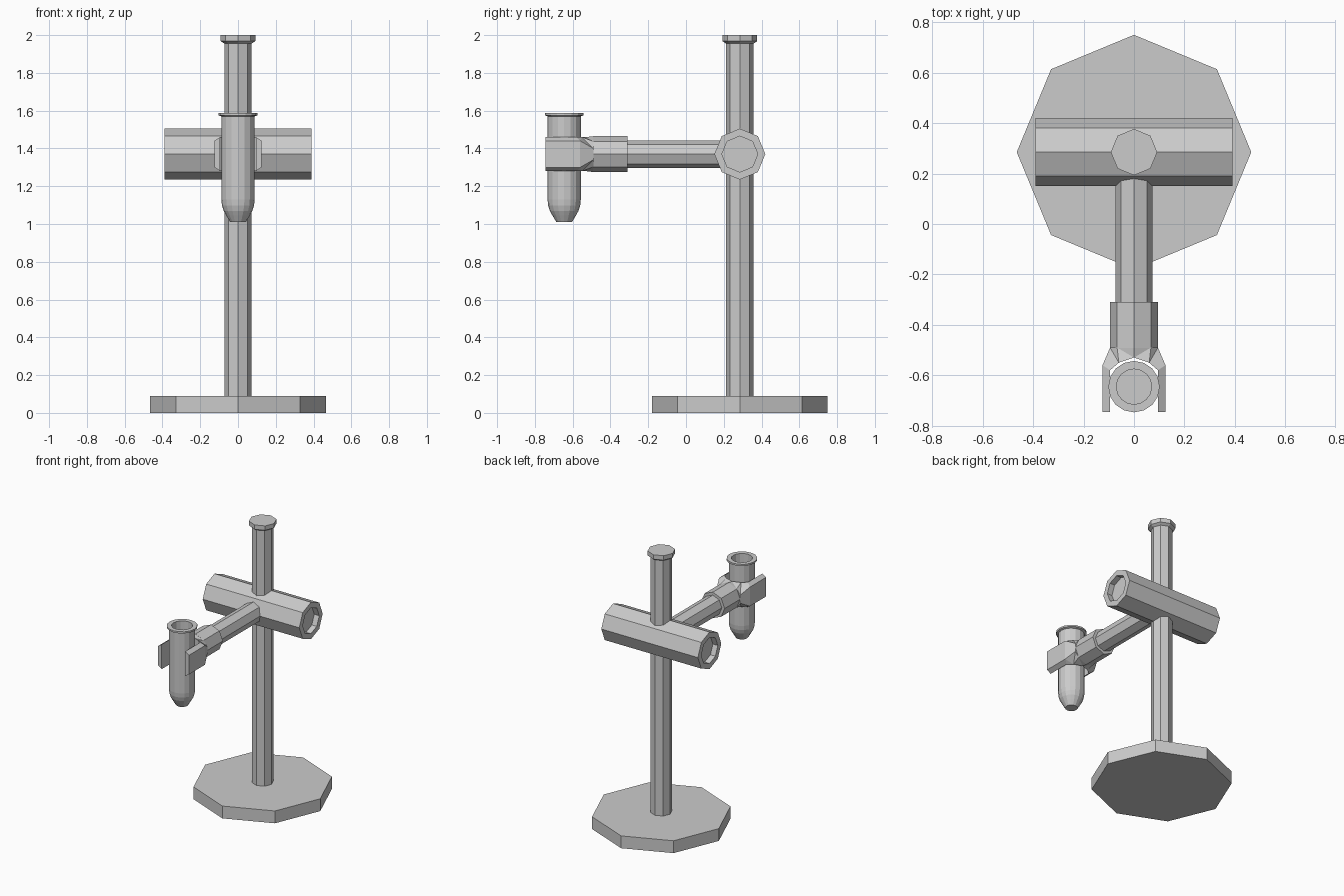
import bpy, bmesh, math
from mathutils import Matrix, Vector

cube = bpy.data.objects.get("Cube")
if cube:
    bpy.data.objects.remove(cube, do_unlink=True)

grey = bpy.data.materials.new("plain_grey")
grey.use_nodes = True
COLOUR = (0.6, 0.6, 0.6, 1)
grey.diffuse_color = COLOUR
grey.node_tree.nodes["Principled BSDF"].inputs["Base Color"].default_value = COLOUR

POLE_Y, ARM_Z, TUBE_Y = 0.285, 1.37, -0.645


def finish(name, bm):
    bmesh.ops.recalc_face_normals(bm, faces=bm.faces)
    mesh = bpy.data.meshes.new(name)
    bm.to_mesh(mesh)
    bm.free()
    mesh.materials.append(grey)
    obj = bpy.data.objects.new(name, mesh)
    bpy.context.collection.objects.link(obj)
    return obj


def lathe(name, profile, origin, axis="Z", sides=8):
    """Rings of (radius, height) joined into a solid, capped at both ends."""
    bm = bmesh.new()
    rings = []
    for r, h in profile:
        angles = [2 * math.pi * i / sides for i in range(sides)]
        rings.append([bm.verts.new((r * math.cos(a), r * math.sin(a), h)) for a in angles])
    for low, high in zip(rings, rings[1:]):
        for i in range(sides):
            j = (i + 1) % sides
            bm.faces.new((low[i], low[j], high[j], high[i]))
    bm.faces.new(rings[0])
    bm.faces.new(rings[-1])
    turn = {"Z": Matrix(),
            "X": Matrix.Rotation(math.pi / 2, 4, "Y"),
            "Y": Matrix.Rotation(math.pi / 2, 4, "X")}[axis]
    bm.transform(Matrix.Translation(Vector(origin)) @ turn)
    return finish(name, bm)


# Stand: base plate, upright pole and its cap
lathe("base_plate", [(0.465, 0), (0.465, 0.09)], (0, POLE_Y, 0))
lathe("upright_pole", [(0.072, 0.08), (0.072, 1.97)], (0, POLE_Y, 0))
lathe("pole_cap", [(0.072, 1.955), (0.092, 1.968), (0.092, 2.0)], (0, POLE_Y, 0))

# Cross bar with a recess in each end
lathe("cross_bar",
      [(0.095, -0.35), (0.095, -0.39), (0.135, -0.39),
       (0.135, 0.39), (0.095, 0.39), (0.095, 0.35)],
      (0, POLE_Y, ARM_Z), "X")

# Arm reaching forward, and the sleeve on its end
lathe("arm", [(0.073, -0.2), (0.073, 0.35)], (0, 0, ARM_Z), "Y")
lathe("clamp_sleeve", [(0.095, 0.31), (0.095, 0.492)], (0, 0, ARM_Z), "Y")

# Forked clamp: plan points with half height, mirrored across x
half = [(0, -0.49, 0.095), (0.067, -0.49, 0.067), (0.095, -0.49, 0.03),
        (0.125, -0.56, 0.07), (0.125, -0.745, 0.07), (0.095, -0.745, 0.09),
        (0.095, -0.58, 0.09), (0.06, -0.55, 0.09), (0, -0.53, 0.09)]
plan = half + [(-x, y, h) for x, y, h in reversed(half[1:-1])]
bm = bmesh.new()
top = [bm.verts.new((x, y, ARM_Z + h)) for x, y, h in plan]
low = [bm.verts.new((x, y, ARM_Z - h)) for x, y, h in plan]
for i in range(len(plan)):
    j = (i + 1) % len(plan)
    bm.faces.new((low[i], low[j], top[j], top[i]))
caps = [bm.faces.new(top), bm.faces.new(low)]
bmesh.ops.triangulate(bm, faces=caps)
finish("clamp_fork", bm)

# Hollow tube with rounded bottom and a flared lip
R, BOTTOM, DOME = 0.088, 1.01, 0.12
dome = [(R * math.sin(a), BOTTOM + DOME * (1 - math.cos(a)))
        for a in (math.radians(d) for d in (28, 45, 60, 75, 90))]
dome[0] = (dome[0][0], BOTTOM)
lathe("test_tube",
      dome + [(R, 1.57), (0.102, 1.575), (0.102, 1.587),
              (0.07, 1.587), (0.07, 1.12)],
      (0, TUBE_Y, 0), sides=16)
